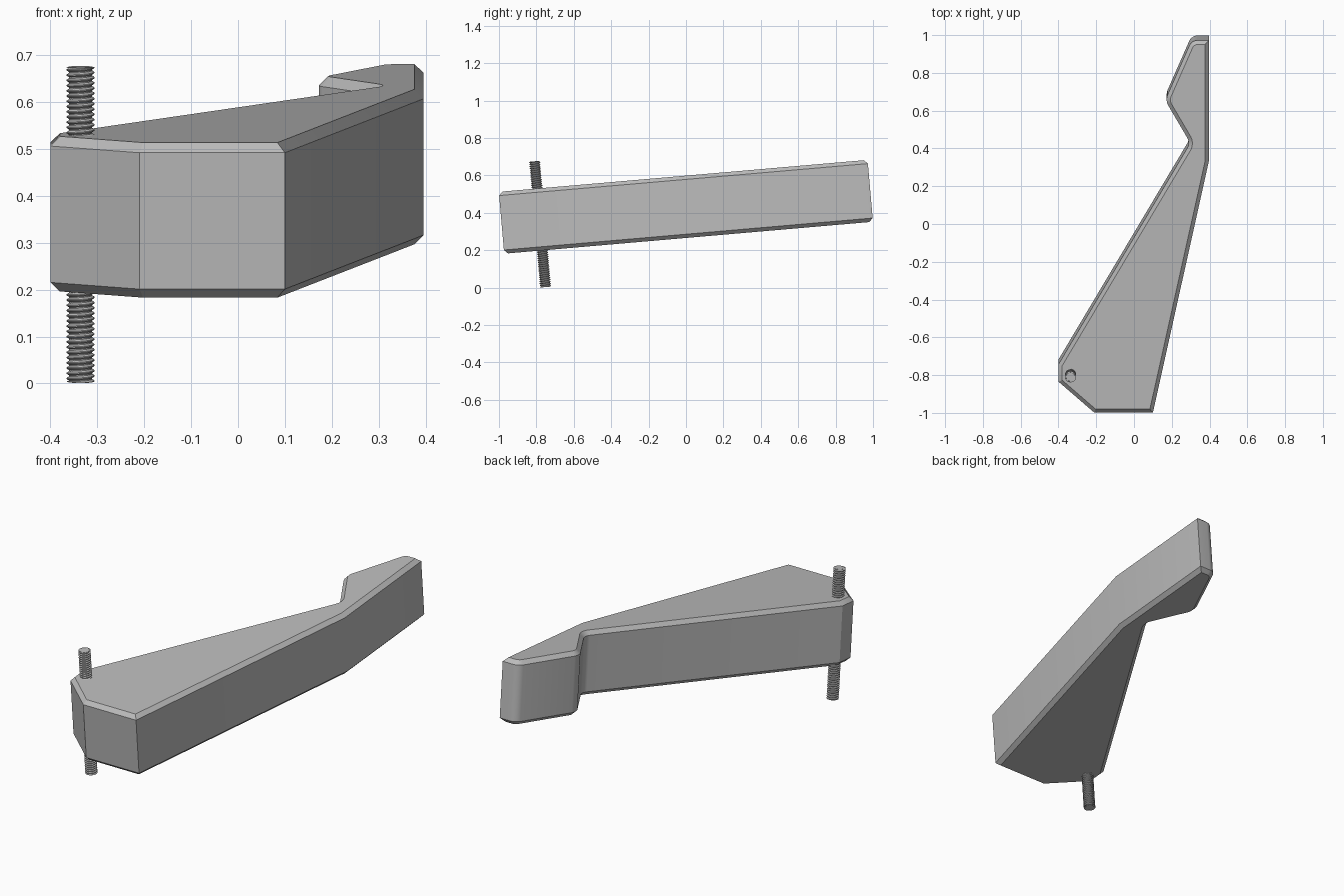
import bpy
import bmesh
from math import cos, sin, pi, radians

if "Cube" in bpy.data.objects:
    bpy.data.objects.remove(bpy.data.objects["Cube"])

TILT = radians(4.95)

grey = bpy.data.materials.new("plain grey")
grey.use_nodes = True
colour = (0.5, 0.5, 0.5, 1)
grey.diffuse_color = colour
grey.node_tree.nodes["Principled BSDF"].inputs["Base Color"].default_value = colour


def add_part(name, bm, location):
    """Turn a bmesh into a tilted, grey object."""
    bmesh.ops.recalc_face_normals(bm, faces=bm.faces)
    mesh = bpy.data.meshes.new(name)
    bm.to_mesh(mesh)
    bm.free()
    mesh.materials.append(grey)
    ob = bpy.data.objects.new(name, mesh)
    bpy.context.collection.objects.link(ob)
    ob.location = location
    ob.rotation_euler.x = TILT
    bpy.ops.object.select_all(action="DESELECT")
    ob.select_set(True)
    bpy.context.view_layer.objects.active = ob
    bpy.ops.object.shade_smooth_by_angle(angle=radians(28))
    return ob


# Lever body: hooked outline, extruded, with rounded hook corners and chamfered rims
HALF = 0.166
outline = [(-0.4, -0.825), (-0.21, -0.99), (0.1, -0.99), (0.396, 0.345),
           (0.396, 0.989), (0.305, 0.989), (0.165, 0.67), (0.298, 0.443),
           (-0.4, -0.733)]
rounded = outline[5:8]
bm = bmesh.new()
base = bm.faces.new([bm.verts.new((x, y, -HALF)) for x, y in outline])
top = bmesh.ops.extrude_face_region(bm, geom=[base], use_keep_orig=True)["geom"]
bmesh.ops.translate(bm, vec=(0, 0, 2 * HALF),
                    verts=[v for v in top if isinstance(v, bmesh.types.BMVert)])


def is_upright(edge):
    a, b = edge.verts
    return abs(a.co.z - b.co.z) > HALF


def is_rounded(edge):
    co = edge.verts[0].co
    return any(abs(co.x - x) + abs(co.y - y) < 0.001 for x, y in rounded)


corners = [e for e in bm.edges if is_upright(e) and is_rounded(e)]
bmesh.ops.bevel(bm, geom=corners, offset=0.03, segments=5, profile=0.5,
                affect="EDGES")
rims = [e for e in bm.edges if not is_upright(e)]
bmesh.ops.bevel(bm, geom=rims, offset=0.02, segments=1, affect="EDGES",
                clamp_overlap=False)
add_part("lever_body", bm, (0, 0, 0.432))

# Threaded rod: one continuous helical strip, clipped flat at both ends
LENGTH, PITCH, STEPS = 0.673, 0.0112, 20
CREST, ROOT = 0.0298, 0.0245
tooth = [(ROOT, 0), (ROOT, 0.2), (CREST, 0.5), (CREST, 0.7)]
turns = int(LENGTH / PITCH) + 3
bm = bmesh.new()
rows = []
for i in range(turns * STEPS + 1):
    angle = 2 * pi * i / STEPS
    row = []
    for radius, rise in tooth + [(ROOT, 1)]:
        z = (i / STEPS + rise - 1.5) * PITCH - LENGTH / 2
        z = max(-LENGTH / 2, min(LENGTH / 2, z))
        row.append(bm.verts.new((radius * cos(angle), radius * sin(angle), z)))
    rows.append(row)
for low, high in zip(rows, rows[1:]):
    for k in range(len(tooth)):
        bm.faces.new((low[k], high[k], high[k + 1], low[k + 1]))
bmesh.ops.remove_doubles(bm, verts=bm.verts, dist=0.00001)
add_part("threaded_rod", bm, (-0.336, -0.78, 0.339))

# Solid core that closes the rod ends
bm = bmesh.new()
bmesh.ops.create_cone(bm, cap_ends=True, segments=24, radius1=0.0275,
                      radius2=0.0275, depth=LENGTH + 0.002)
for v in bm.verts:
    if abs(v.co.z) < LENGTH / 2 - 0.01:
        v.co.xy *= 0.9
for face in list(bm.faces):
    if abs(face.normal.z) < 0.5:
        continue
    # Narrow neck behind each end cap so that the thread stays visible
    ring = bmesh.ops.inset_region(bm, faces=[face], thickness=0.0035)
    bmesh.ops.delete(bm, geom=ring["faces"], context="FACES_KEEP_BOUNDARY")
sides = [v for v in bm.verts if v.co.xy.length > 0.0265]
for v in sides:
    v.co.xy *= ROOT / 0.0275
add_part("rod_core", bm, (-0.336, -0.78, 0.339))
